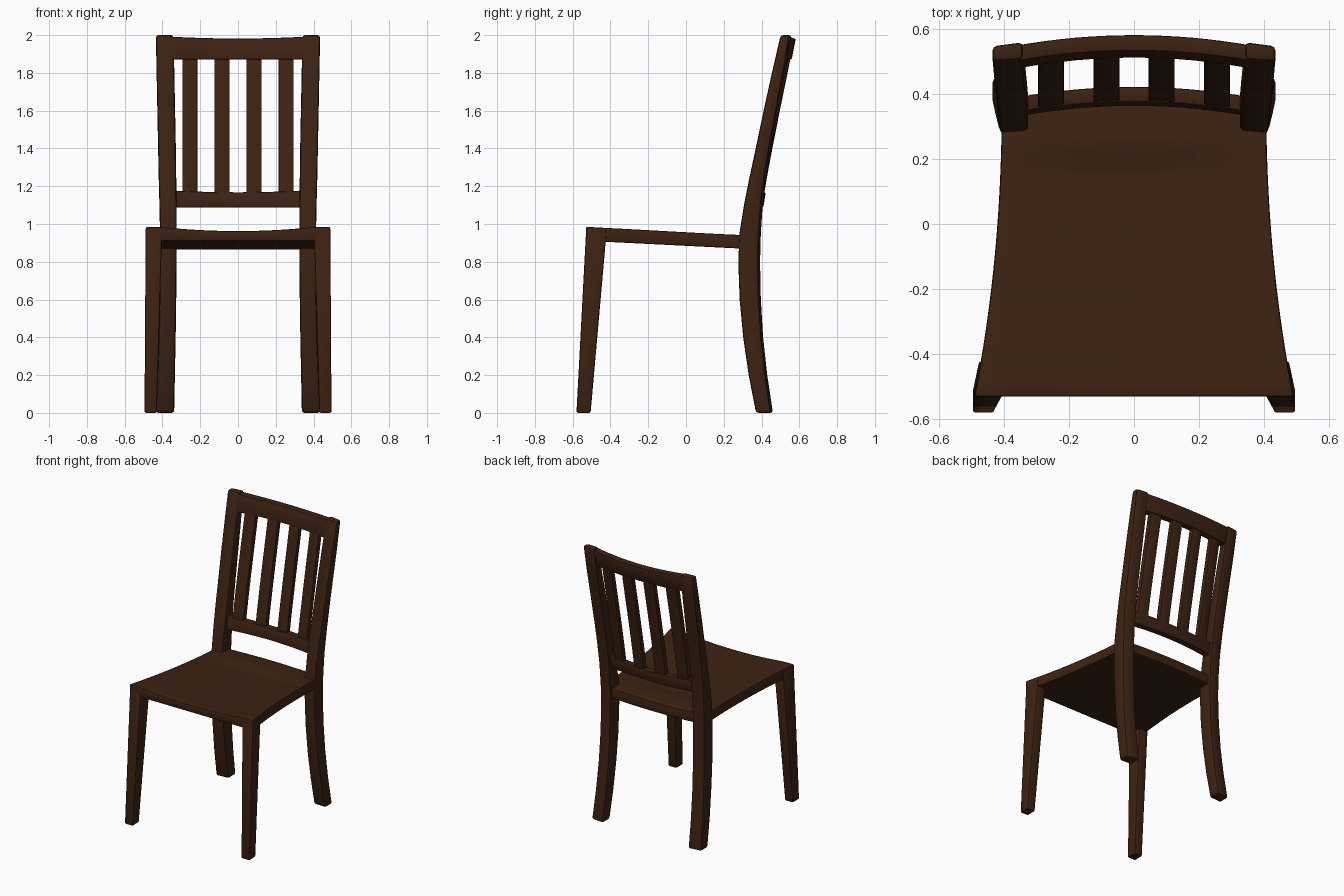
import bpy, bmesh, math

if "Cube" in bpy.data.objects:
    bpy.data.objects.remove(bpy.data.objects["Cube"])

wood = bpy.data.materials.new("dark brown wood")
wood.diffuse_color = (0.046, 0.0165, 0.006, 1)
wood.use_nodes = True
wood.node_tree.nodes["Principled BSDF"].inputs["Base Color"].default_value = wood.diffuse_color


def loft(name, rings, bevel=0.01):
    """Skin a list of equal rings, cap both ends, round the sharp edges."""
    bm = bmesh.new()
    rows = [[bm.verts.new(p) for p in r] for r in rings]
    n = len(rows[0])
    for a, b in zip(rows, rows[1:]):
        for i in range(n):
            j = (i + 1) % n
            bm.faces.new((a[i], a[j], b[j], b[i]))
    for r in (rows[0], rows[-1]):
        for i in range(n // 2 - 1):
            bm.faces.new((r[i], r[i + 1], r[n - 2 - i], r[n - 1 - i]))
    bmesh.ops.recalc_face_normals(bm, faces=bm.faces[:])
    sharp = [e for e in bm.edges if e.calc_face_angle(0) > math.radians(40)]
    bmesh.ops.bevel(bm, geom=sharp, offset=bevel, segments=2, profile=0.5,
                    affect='EDGES', clamp_overlap=True)
    me = bpy.data.meshes.new(name)
    bm.to_mesh(me)
    bm.free()
    me.materials.append(wood)
    ob = bpy.data.objects.new(name, me)
    bpy.context.collection.objects.link(ob)
    bpy.ops.object.select_all(action='DESELECT')
    ob.select_set(True)
    bpy.context.view_layer.objects.active = ob
    bpy.ops.object.shade_smooth_by_angle(angle=math.radians(35))
    return ob


# back post side profile: z, front y, back y, inner x, outer x
POST = [(0.0, .372, .460, .338, .435), (0.2, .333, .430, .334, .427),
        (0.4, .304, .408, .330, .420), (0.6, .285, .396, .327, .415),
        (0.8, .278, .392, .325, .412), (0.95, .284, .396, .325, .413),
        (1.1, .308, .406, .325, .416), (1.25, .338, .425, .327, .420),
        (1.4, .370, .450, .329, .423), (1.6, .412, .487, .333, .427),
        (1.8, .456, .525, .337, .431), (2.0, .502, .558, .341, .435)]


def back_y(z):
    """Centre line of the back at height z."""
    for a, b in zip(POST, POST[1:]):
        if z <= b[0]:
            t = (z - a[0]) / (b[0] - a[0])
            return ((a[1] + a[2]) * (1 - t) + (b[1] + b[2]) * t) / 2
    return (POST[-1][1] + POST[-1][2]) / 2


def bow(x):
    return 0.03 * (1 - (x / 0.34) ** 2)


# legs, both sides
for s, side in ((-1, "left"), (1, "right")):
    loft("back_post_" + side,
         [[(s * xi, f + .004, z), (s * xo, f - .002, z),
           (s * xo, b - .010, z), (s * xi, b + .002, z)]
          for z, f, b, xi, xo in POST], 0.014)
    loft("front_leg_" + side,
         [[(s * .43, -.58, 0), (s * .495, -.58, 0),
           (s * .495, -.505, 0), (s * .43, -.505, 0)],
          [(s * .402, -.529, .965), (s * .490, -.529, .965),
           (s * .476, -.42, .965), (s * .402, -.42, .965)]], 0.009)


# seat: dished top, flared front, bowed rear edge
def half_width(y):
    return .406 + .084 * max(0, (.38 - y) / .91) ** 2.1


def seat_top(x, y):
    t = min(1, max(0, (.25 - y) / .09))
    dish = .022 * max(0, 1 - (x / .41) ** 2) * t * t * (3 - 2 * t)
    return .985 - .053 * (y + .53) - dish


N, M = 20, 24
rings = []
for k in range(M + 1):
    t = k / M
    y0 = -.53 + t * .895
    top, low = [], []
    for i in range(N + 1):
        u = 2 * i / N - 1
        x, y = u * half_width(y0), y0 + t ** 3 * .022 * (1 - u * u)
        top.append((x, y, seat_top(x, y)))
        low.append((x, y, .911 - .05 * (y + .53)))
    rings.append(top + low[::-1])
loft("seat", rings, 0.008)


# curved rails between the posts
def rail(name, z0, z1, sag, half):
    rings = []
    for i in range(17):
        x = -.36 + .72 * i / 16
        zt = z1 - sag * (1 - (x / .36) ** 2)
        a, b = back_y(z0) + bow(x), back_y(zt) + bow(x)
        rings.append([(x, a - half, z0), (x, a + half, z0),
                      (x, b + half, zt), (x, b - half, zt)])
    loft(name, rings, 0.008)


rail("top_rail", 1.87, 1.992, .010, .025)
rail("lower_rail", 1.087, 1.178, .010, .024)

# upright slats
for k, xc in enumerate((-.255, -.085, .085, .255)):
    rings = []
    for i in range(11):
        z = 1.14 + .78 * i / 10
        l, r = xc - .04, xc + .04
        yl, yr = back_y(z) + bow(l), back_y(z) + bow(r)
        rings.append([(l, yl - .018, z), (r, yr - .018, z),
                      (r, yr + .018, z), (l, yl + .018, z)])
    loft("slat_%d" % (k + 1), rings, 0.004)
